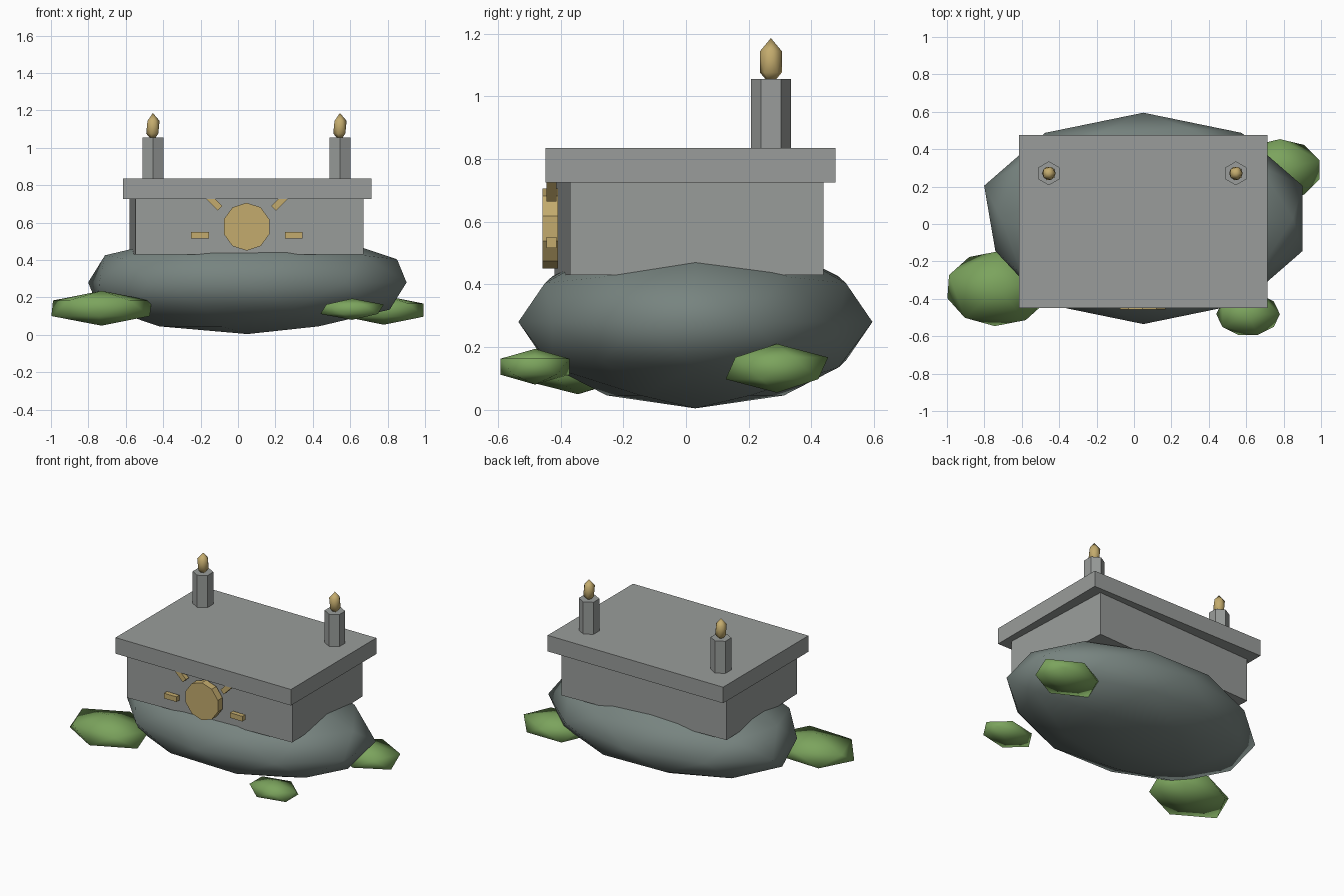
import bpy, bmesh, math
from mathutils import Matrix, Vector

if "Cube" in bpy.data.objects:
    bpy.data.objects.remove(bpy.data.objects["Cube"])


def mat(name, r, g, b):
    m = bpy.data.materials.new(name)
    m.diffuse_color = (r, g, b, 1)
    m.use_nodes = True
    m.node_tree.nodes["Principled BSDF"].inputs["Base Color"].default_value = m.diffuse_color
    return m


STONE = mat("pale stone", 0.32, 0.335, 0.325)
ROCK = mat("dark rock", 0.185, 0.23, 0.215)
MOSS = mat("moss green", 0.20, 0.37, 0.11)
GOLD = mat("dull gold", 0.55, 0.41, 0.155)


def finish(name, bm, material, smooth=False):
    me = bpy.data.meshes.new(name)
    bm.to_mesh(me)
    bm.free()
    for p in me.polygons:
        p.use_smooth = smooth
    me.materials.append(material)
    ob = bpy.data.objects.new(name, me)
    bpy.context.collection.objects.link(ob)
    return ob


def box(name, centre, size, material, rot=Matrix.Identity(4)):
    bm = bmesh.new()
    bmesh.ops.create_cube(bm, size=1, matrix=Matrix.Translation(centre) @ rot
                          @ Matrix.Diagonal((*size, 1)))
    return finish(name, bm, material)


def prism(name, centre, sides, radius, depth, material, rot):
    bm = bmesh.new()
    bmesh.ops.create_cone(bm, cap_ends=True, segments=sides, radius1=radius,
                          radius2=radius, depth=depth,
                          matrix=Matrix.Translation(centre) @ rot)
    return finish(name, bm, material)


def lump(name, centre, radii, material, subdiv=1, turn=0):
    # low-poly ball: turned first, then stretched
    bm = bmesh.new()
    bmesh.ops.create_icosphere(
        bm, subdivisions=subdiv, radius=1,
        matrix=Matrix.Translation(centre) @ Matrix.Diagonal((*radii, 1))
        @ Matrix.Rotation(math.radians(turn), 4, 'Z'))
    return finish(name, bm, material, smooth=True)


# boulder base, with one dented side
boulder = lump("boulder", (0.05, 0.03, 0.28), (0.895, 0.565, 0.276), ROCK, 2)
for v in boulder.data.vertices:
    if v.co.x < -0.7 and v.co.y < 0:
        v.co.x += 0.06

# moss clumps around the boulder
lump("moss_left", (-0.73, -0.345, 0.142), (0.31, 0.225, 0.093), MOSS, 1, 15)
lump("moss_front", (0.61, -0.482, 0.137), (0.19, 0.13, 0.057), MOSS, 1, 0)
lump("moss_right", (0.78, 0.29, 0.132), (0.25, 0.183, 0.078), MOSS, 1, 18)

# altar body (slightly askew) and top slab
box("altar_body", (0.045, 0.01, 0.58), (1.22, 0.81, 0.30), STONE,
    Matrix.Rotation(0.04, 4, 'Z'))
box("altar_slab", (0.05, 0.0145, 0.78), (1.33, 0.925, 0.11), STONE)

# candles: hexagonal posts with flames
for side, x in (("left", -0.455), ("right", 0.545)):
    prism(f"candle_{side}", (x, 0.271, 0.94), 6, 0.064, 0.23, STONE,
          Matrix.Identity(4))
    lump(f"flame_{side}", (x, 0.271, 1.11), (0.04, 0.041, 0.076), GOLD)

# sun emblem: ten-sided disc and rays
facing = Matrix.Rotation(math.pi / 2, 4, 'X')
prism("sun_disc", (0.046, -0.433, 0.578), 10, 0.128, 0.05, GOLD, facing)
for i, deg in enumerate((0, 45, 135, 180)):
    a = math.radians(deg)
    pos = Vector((0.0475 + 0.25 * math.cos(a), -0.429, 0.533 + 0.25 * math.sin(a)))
    box(f"sun_ray_{i + 1}", pos, (0.095, 0.032, 0.035), GOLD,
        Matrix.Rotation(-a, 4, 'Y'))
